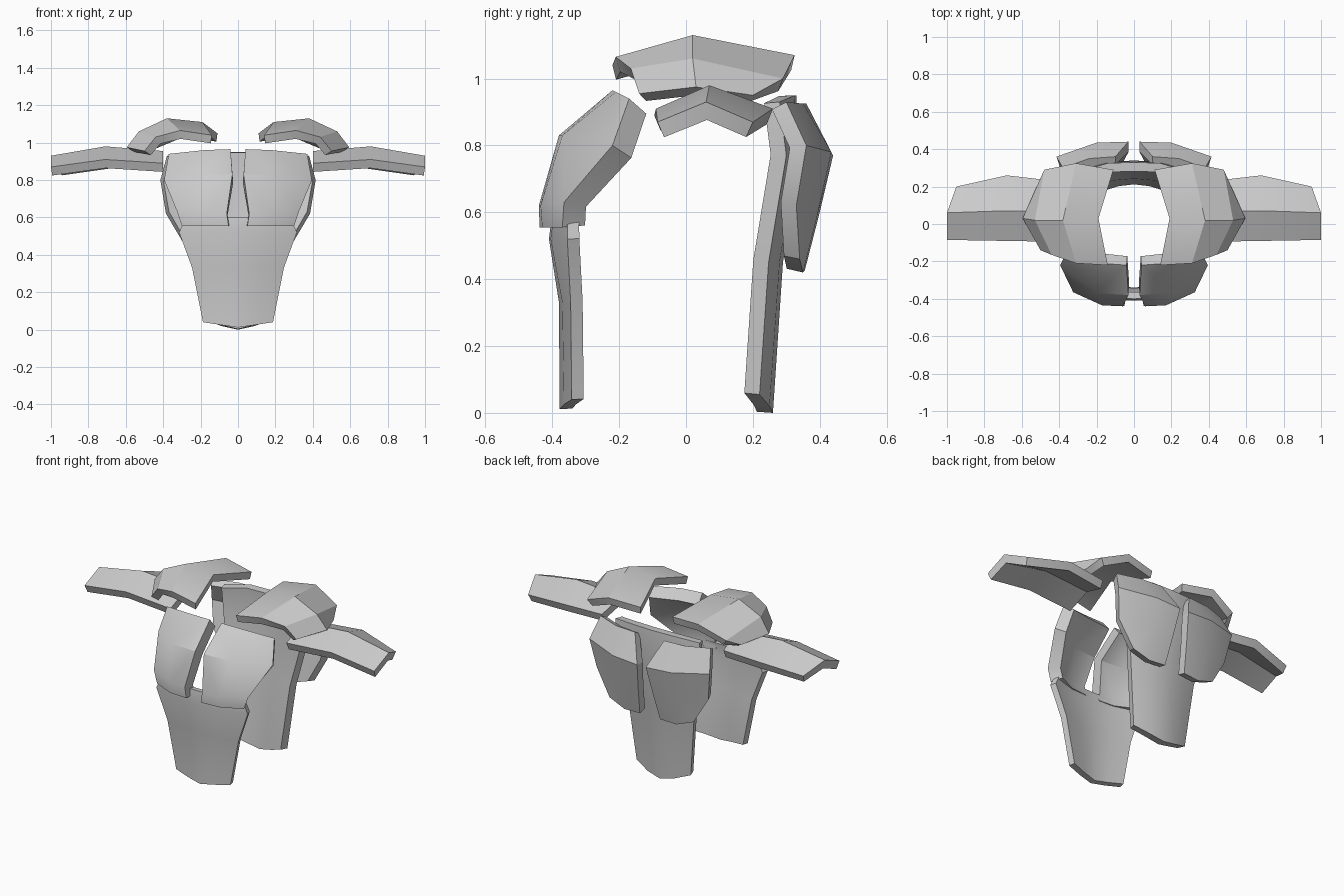
import bpy, bmesh, math
from mathutils import Vector

steel = bpy.data.materials.new("plain grey")
steel.diffuse_color = (0.6, 0.6, 0.6, 1)


def plate(name, rows, thick):
    """Curved armour plate from a small grid of outer points, mirrored in x and thickened inward."""
    bm = bmesh.new()
    grid = [[bm.verts.new(p) for p in r] for r in rows]
    for a, b in zip(grid, grid[1:]):
        for i in range(len(a) - 1):
            bm.faces.new((a[i], a[i + 1], b[i + 1], b[i]))
    # make the surface face away from the middle of the body
    bm.normal_update()
    out = sum(f.normal.dot(f.calc_center_median() - Vector((0, 0, 0.5))) for f in bm.faces)
    if out < 0:
        bmesh.ops.reverse_faces(bm, faces=bm.faces[:])
    me = bpy.data.meshes.new(name)
    bm.to_mesh(me)
    bm.free()
    me.materials.append(steel)
    ob = bpy.data.objects.new(name, me)
    bpy.context.collection.objects.link(ob)
    ob.modifiers.new("mirror", 'MIRROR').use_clip = True
    sol = ob.modifiers.new("thickness", 'SOLIDIFY')
    sol.thickness = thick
    sol.offset = -1
    sol.use_even_offset = True
    bpy.ops.object.select_all(action='DESELECT')
    ob.select_set(True)
    bpy.context.view_layer.objects.active = ob
    for m in ("mirror", "thickness"):
        bpy.ops.object.modifier_apply(modifier=m)
    bpy.ops.object.shade_smooth_by_angle(angle=math.radians(30))


# belly plate, rows from top to bottom, centre to side
plate("belly_plate", [
    [(0, -.40, .60), (.16, -.395, .60), (.28, -.355, .60)],
    [(0, -.41, .52), (.15, -.405, .52), (.315, -.355, .52)],
    [(0, -.38, .33), (.12, -.37, .33), (.245, -.345, .33)],
    [(0, -.378, .012), (.09, -.365, .025), (.187, -.342, .04)]], .037)

# back plate
plate("back_plate", [
    [(0, .33, .95), (.14, .325, .95), (.29, .28, .93)],
    [(0, .34, .77), (.15, .33, .77), (.29, .30, .77)],
    [(0, .29, .45), (.12, .28, .45), (.23, .247, .45)],
    [(0, .26, 0), (.09, .25, .02), (.187, .22, .055)]], .048)

# pair of chest plates with a turned-in lower lip
plate("chest_plates", [
    [(.04, -.22, .965), (.18, -.21, .96), (.37, -.17, .94)],
    [(.03, -.38, .83), (.20, -.37, .83), (.395, -.22, .80)],
    [(.06, -.44, .62), (.17, -.435, .62), (.325, -.365, .63)],
    [(.05, -.438, .555), (.17, -.43, .555), (.30, -.37, .555)]], .075)

# pair of shoulder blade plates
plate("shoulder_blade_plates", [
    [(.10, .36, .925), (.24, .35, .925), (.38, .30, .93)],
    [(.03, .44, .77), (.20, .435, .78), (.415, .36, .80)],
    [(.05, .40, .60), (.20, .395, .60), (.385, .33, .62)],
    [(.07, .355, .425), (.18, .35, .42), (.29, .34, .46)]], .05)

# pair of shoulder pads, rows from front to back, inner to outer edge
plate("shoulder_pads", [
    [(.14, -.22, 1.04), (.31, -.21, 1.065), (.44, -.165, 1.03), (.50, -.14, .955)],
    [(.19, .03, 1.11), (.38, .02, 1.13), (.53, .02, 1.06), (.595, .03, .975)],
    [(.11, .29, 1.05), (.31, .325, 1.07), (.48, .29, 1.0), (.52, .20, .95)]], .045)

# pair of upper arm guards, rows from body to tip, front to back
plate("arm_guards", [
    [(.40, -.095, .89), (.40, .07, .955), (.42, .23, .90)],
    [(.71, -.09, .91), (.71, .07, .98), (.68, .26, .91)],
    [(1, -.085, .87), (1, .06, .93), (.95, .20, .87)]], .05)
